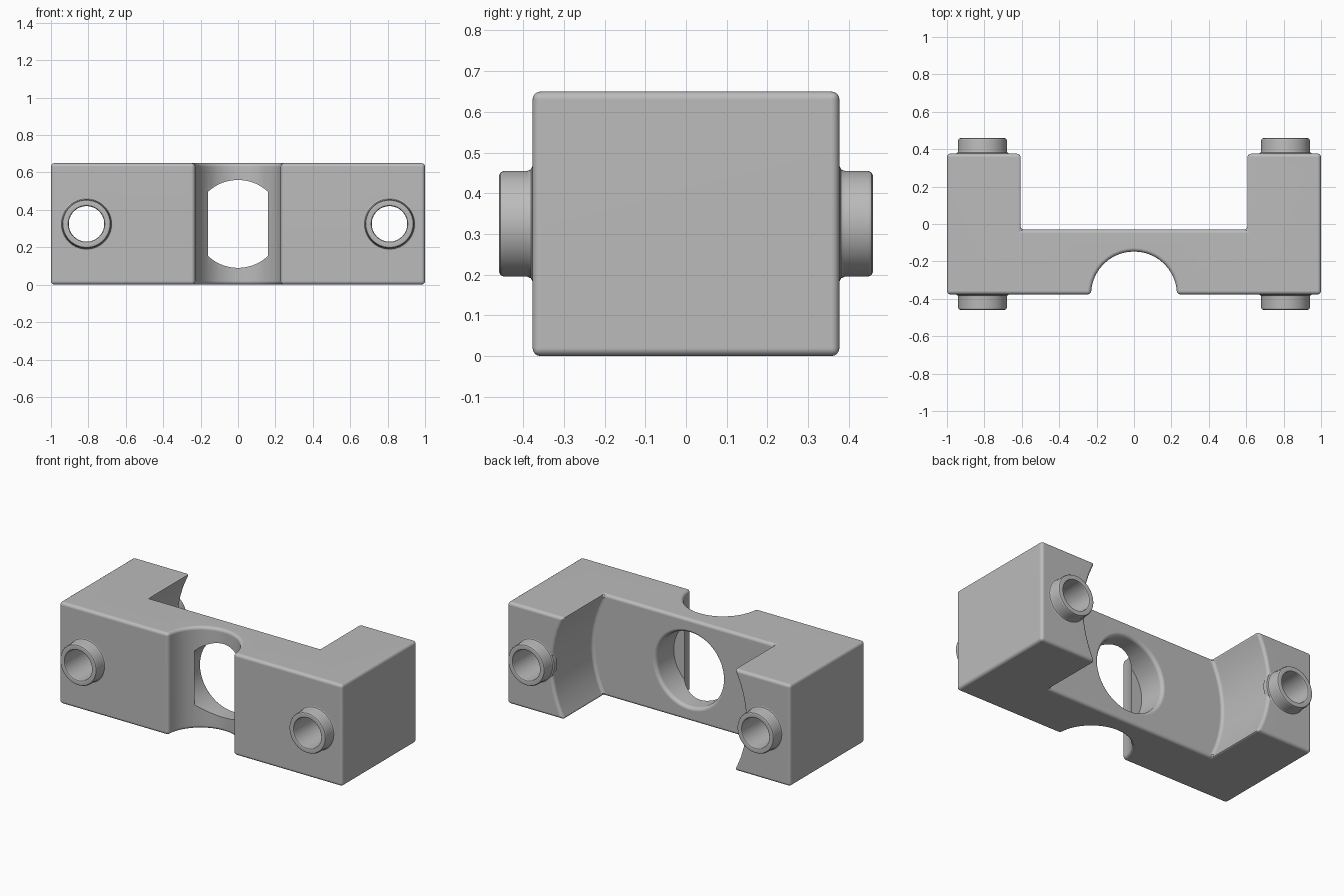
import bpy, bmesh
from math import sin, cos, pi, asin, hypot, radians

cube = bpy.data.objects.get("Cube")
if cube:
    bpy.data.objects.remove(cube, do_unlink=True)

HEIGHT, DEPTH = 0.65, 0.377      # body height and half depth
MID = HEIGHT / 2
REACH = 0.46                     # half length over the collars
GROOVE_R, WEB_BACK = 0.23, -0.03
PORT_X, PORT_R, BORE_R = 0.81, 0.13, 0.095

grey = bpy.data.materials.new("plain grey")
grey.use_nodes = True
grey.diffuse_color = (0.5, 0.5, 0.5, 1)
grey.node_tree.nodes["Principled BSDF"].inputs["Base Color"].default_value = (0.5, 0.5, 0.5, 1)


def finish(name, bm):
    bmesh.ops.recalc_face_normals(bm, faces=bm.faces)
    mesh = bpy.data.meshes.new(name)
    bm.to_mesh(mesh)
    bm.free()
    mesh.materials.append(grey)
    obj = bpy.data.objects.new(name, mesh)
    bpy.context.collection.objects.link(obj)
    return obj


def prism(name, points, offset):
    """Extrude a closed outline along an offset."""
    bm = bmesh.new()
    face = bm.faces.new([bm.verts.new(p) for p in points])
    ext = bmesh.ops.extrude_face_region(bm, geom=[face])
    verts = [v for v in ext["geom"] if isinstance(v, bmesh.types.BMVert)]
    bmesh.ops.translate(bm, verts=verts, vec=offset)
    return finish(name, bm)


def lathe(name, x, profile, sides=64):
    """Turn (radius, y) pairs about a front-to-back axis at mid height."""
    bm = bmesh.new()
    rings = []
    for r, y in profile:
        angles = [2 * pi * (i + 0.5) / sides for i in range(sides)]
        rings.append([bm.verts.new((x + r * cos(a), y, MID + r * sin(a))) for a in angles])
    for a, b in zip(rings, rings[1:]):
        for i in range(sides):
            j = (i + 1) % sides
            bm.faces.new((a[i], a[j], b[j], b[i]))
    bm.faces.new(rings[0])
    bm.faces.new(rings[-1])
    return finish(name, bm)


def apply(obj, mod):
    bpy.ops.object.select_all(action='DESELECT')
    bpy.context.view_layer.objects.active = obj
    obj.select_set(True)
    bpy.ops.object.modifier_apply(modifier=mod.name)


def combine(obj, tool, operation):
    mod = obj.modifiers.new("combine", 'BOOLEAN')
    mod.operation, mod.object, mod.solver = operation, tool, 'EXACT'
    apply(obj, mod)
    bpy.data.objects.remove(tool, do_unlink=True)


# Block with the upright half-round groove in its front
n = 20
groove = [(-GROOVE_R * cos(pi * i / n), -DEPTH + GROOVE_R * sin(pi * i / n), 0) for i in range(n + 1)]
outline = [(-1, -DEPTH, 0)] + groove + [(1, -DEPTH, 0), (1, DEPTH, 0), (-1, DEPTH, 0)]
body = prism("bracket_body", outline, (0, 0, HEIGHT))

# Wide round recess between the rear arms
radius = hypot(0.6, MID)
limit = asin(MID / radius)
n = 10
arc = [limit * (2 * (i - 0.5) / n - 1) for i in range(n + 2)]
side = [(radius * cos(a), radius * sin(a)) for a in arc]
loop = side + [(-x, -z) for x, z in side]
recess = prism("recess_cutter", [(x, WEB_BACK, MID + z) for x, z in loop], (0, 1, 0))
combine(body, recess, 'DIFFERENCE')

# Softly rounded edges
bevel = body.modifiers.new("rounding", 'BEVEL')
bevel.width, bevel.segments = 0.022, 4
bevel.limit_method, bevel.angle_limit = 'ANGLE', radians(35)
apply(body, bevel)

# Central opening, flared at the back and stopping inside the groove
opening = lathe("opening_cutter", 0, [
    (0.235, -0.212), (0.235, WEB_BACK - 0.024), (0.238, WEB_BACK - 0.014),
    (0.245, WEB_BACK - 0.006), (0.257, WEB_BACK), (0.257, 0.05)])
combine(body, opening, 'DIFFERENCE')

# Collars on front and back of both arms, with bores right through
for x in (-PORT_X, PORT_X):
    for s in (-1, 1):
        collar = lathe("collar", x, [
            (PORT_R + 0.012, s * (DEPTH - 0.03)), (PORT_R + 0.012, s * DEPTH),
            (PORT_R + 0.004, s * (DEPTH + 0.004)), (PORT_R, s * (DEPTH + 0.013)),
            (PORT_R, s * (REACH - 0.012)), (PORT_R - 0.004, s * (REACH - 0.004)),
            (PORT_R - 0.012, s * REACH)])
        combine(body, collar, 'UNION')
    half = [(BORE_R, REACH - 0.012), (BORE_R + 0.003, REACH - 0.004),
            (BORE_R + 0.01, REACH), (BORE_R + 0.01, REACH + 0.1)]
    bore = lathe("bore_cutter", x, [(r, -y) for r, y in reversed(half)] + half)
    combine(body, bore, 'DIFFERENCE')

# Smooth shading with crisp flats
bpy.ops.object.select_all(action='DESELECT')
bpy.context.view_layer.objects.active = body
body.select_set(True)
bpy.ops.object.shade_smooth_by_angle(angle=radians(32))
weighted = body.modifiers.new("flat normals", 'WEIGHTED_NORMAL')
weighted.keep_sharp = True
